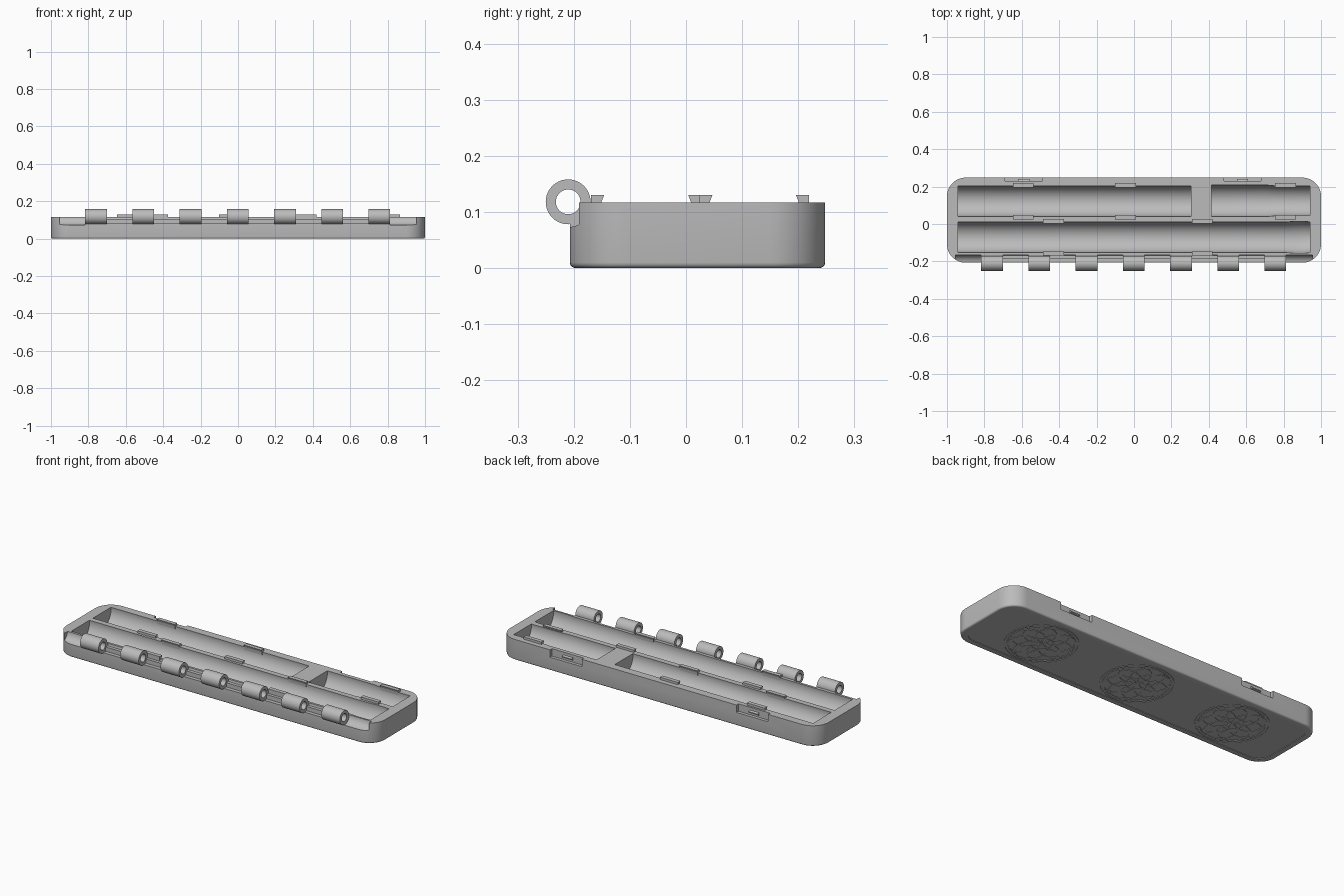
import bpy, bmesh, math
from mathutils import Matrix, Vector

if "Cube" in bpy.data.objects:
    bpy.data.objects.remove(bpy.data.objects["Cube"])

GREY = (0.5, 0.5, 0.5, 1)
grey = bpy.data.materials.new("plain grey plastic")
grey.use_nodes = True
grey.diffuse_color = GREY
grey.node_tree.nodes["Principled BSDF"].inputs["Base Color"].default_value = GREY

TOP = 0.117
MID_Y = 0.0205


def make(name, bm):
    bmesh.ops.recalc_face_normals(bm, faces=bm.faces)
    mesh = bpy.data.meshes.new(name)
    bm.to_mesh(mesh)
    bm.free()
    mesh.materials.append(grey)
    obj = bpy.data.objects.new(name, mesh)
    bpy.context.collection.objects.link(obj)
    return obj


def smooth(obj):
    bpy.ops.object.select_all(action="DESELECT")
    obj.select_set(True)
    bpy.context.view_layer.objects.active = obj
    bpy.ops.object.shade_smooth_by_angle(angle=math.radians(30))


def extrude(bm, points, offset):
    face = bm.faces.new([bm.verts.new(p) for p in points])
    out = bmesh.ops.extrude_face_region(bm, geom=[face])
    moved = [v for v in out["geom"] if isinstance(v, bmesh.types.BMVert)]
    bmesh.ops.translate(bm, verts=moved, vec=offset)


def bar(name, x0, x1, profile):
    """Extrude a (y, z) profile along x."""
    bm = bmesh.new()
    extrude(bm, [(x0, y, z) for y, z in profile], (x1 - x0, 0, 0))
    return make(name, bm)


def box(name, x0, x1, y0, y1, z0, z1):
    return bar(name, x0, x1, [(y0, z0), (y1, z0), (y1, z1), (y0, z1)])


def rounded_slab(name, hx, hy, r, z0, z1, bevel=0):
    bm = bmesh.new()
    pts = []
    for i, (sx, sy) in enumerate([(1, 1), (-1, 1), (-1, -1), (1, -1)]):
        for k in range(13):
            a = math.pi / 2 * (i + k / 12)
            pts.append((sx * (hx - r) + r * math.cos(a),
                        MID_Y + sy * (hy - r) + r * math.sin(a), z0))
    extrude(bm, pts, (0, 0, z1 - z0))
    if bevel:
        low = [e for e in bm.edges if all(abs(v.co.z - z0) < 1e-5 for v in e.verts)]
        bmesh.ops.bevel(bm, geom=low, offset=bevel, segments=4, profile=0.5,
                        affect="EDGES")
    return make(name, bm)


def lathe_x(name, stations, y, z, sides=64):
    """Closed round bar along x from (x, radius) stations."""
    bm = bmesh.new()
    rings = [[bm.verts.new((x, y + r * math.cos(2 * math.pi * k / sides),
                            z + r * math.sin(2 * math.pi * k / sides)))
              for k in range(sides)] for x, r in stations]
    for a, b in zip(rings, rings[1:]):
        for k in range(sides):
            n = (k + 1) % sides
            bm.faces.new((a[k], a[n], b[n], b[k]))
    bm.faces.new(rings[0])
    bm.faces.new(rings[-1])
    return make(name, bm)


def tube(name, centre, axis, outer, inner, length, sides):
    """Hollow ring centred on a point."""
    bm = bmesh.new()
    loops = []
    for r, h in ((outer, 0), (outer, length), (inner, length), (inner, 0)):
        loops.append([bm.verts.new((r * math.cos(2 * math.pi * k / sides),
                                    r * math.sin(2 * math.pi * k / sides), h - length / 2))
                      for k in range(sides)])
    for i in range(4):
        a, b = loops[i], loops[(i + 1) % 4]
        for k in range(sides):
            n = (k + 1) % sides
            bm.faces.new((a[k], a[n], b[n], b[k]))
    turn = Vector((0, 0, 1)).rotation_difference(Vector(axis)).to_matrix().to_4x4()
    bm.transform(Matrix.Translation(centre) @ turn)
    return make(name, bm)


# Tray body with rounded corners and softened lower edge
body = rounded_slab("tray_body", 1.0, 0.2275, 0.1, 0, TOP, 0.01)

# Cutters: three round troughs, hinge groove, latch notches, underside panel
R, TZ = 0.082, 0.105
HY, HZ = -0.21, 0.118
cutters = [
    lathe_x("cut_back_long", [(-0.94, R), (0.305, R)], 0.122, TZ),
    lathe_x("cut_back_short", [(0.415, 0.085), (0.71, 0.085), (0.76, 0.08), (0.94, 0.08)],
            0.124, TZ),
    lathe_x("cut_front", [(-0.94, R), (0.81, R), (0.86, 0.086), (0.91, 0.086), (0.94, 0.083)],
            -0.071, TZ),
    lathe_x("cut_hinge", [(-0.955, 0.045), (0.955, 0.045)], HY, HZ),
    rounded_slab("cut_underside", 0.965, 0.193, 0.07, -0.02, 0.003),
]
for x in (-0.59, 0.58):
    cutters.append(box("cut_latch", x - 0.1, x + 0.1, 0.23, 0.3, 0.075, 0.2))
for cutter in cutters:
    cutter.hide_render = True
    mod = body.modifiers.new(cutter.name, "BOOLEAN")
    mod.operation, mod.solver, mod.object = "DIFFERENCE", "EXACT", cutter
bpy.context.view_layer.update()
cut_mesh = bpy.data.meshes.new_from_object(
    body.evaluated_get(bpy.context.evaluated_depsgraph_get()))
body.modifiers.clear()
body.data = cut_mesh
for cutter in cutters:
    bpy.data.objects.remove(cutter)
smooth(body)

# Stepped ledge behind the hinge
bar("hinge_ledge", -0.81, 0.81, [(-0.207, 0.06), (-0.16, 0.06), (-0.16, 0.104),
                                 (-0.186, 0.104), (-0.186, 0.08), (-0.207, 0.08)])

# Hinge knuckles with their brackets
for i in range(7):
    x = -0.759 + i * 0.2525
    smooth(tube("hinge_knuckle", (x, HY, HZ), (1, 0, 0), 0.04, 0.022, 0.116, 40))
    bar("hinge_bracket", x - 0.058, x + 0.058,
        [(-0.207, 0.07), (-0.16, 0.07), (-0.16, TOP), (-0.18, TOP),
         (-0.185, 0.095), (-0.207, 0.09)])


# Snap clips leaning over the trough rims
def clip(x, edge, side):
    bar("snap_clip", x - 0.056, x + 0.056,
        [(edge + side * d, z) for d, z in
         ((0, 0.1), (0.016, 0.1), (0.016, 0.13), (-0.007, 0.13), (-0.002, TOP))])


for x in (-0.592, -0.046, 0.81):
    clip(x, 0.203, 1)
    clip(x, 0.04, -1)
for x in (-0.43, 0.365):
    clip(x, 0.011, 1)
    clip(x, -0.153, -1)

# Latch bumps inside the back notches
for x in (-0.59, 0.58):
    bar("latch_bump", x - 0.03, x + 0.03, [(0.228, 0.085), (0.24, 0.09), (0.24, 0.096),
                                           (0.228, 0.102)])

# Round interlaced ornaments on the underside
for cx in (-0.616, 0, 0.616):
    for r in (0.187, 0.172, 0.06):
        tube("ornament_ring", (cx, MID_Y, 0.002), (0, 0, 1), r, r - 0.005, 0.003, 48)
    for k in range(8):
        a = k * math.pi / 4
        tube("ornament_loop", (cx + 0.086 * math.cos(a), MID_Y + 0.086 * math.sin(a),
                               0.002 + k * 0.0001), (0, 0, 1), 0.085, 0.079, 0.003, 32)
